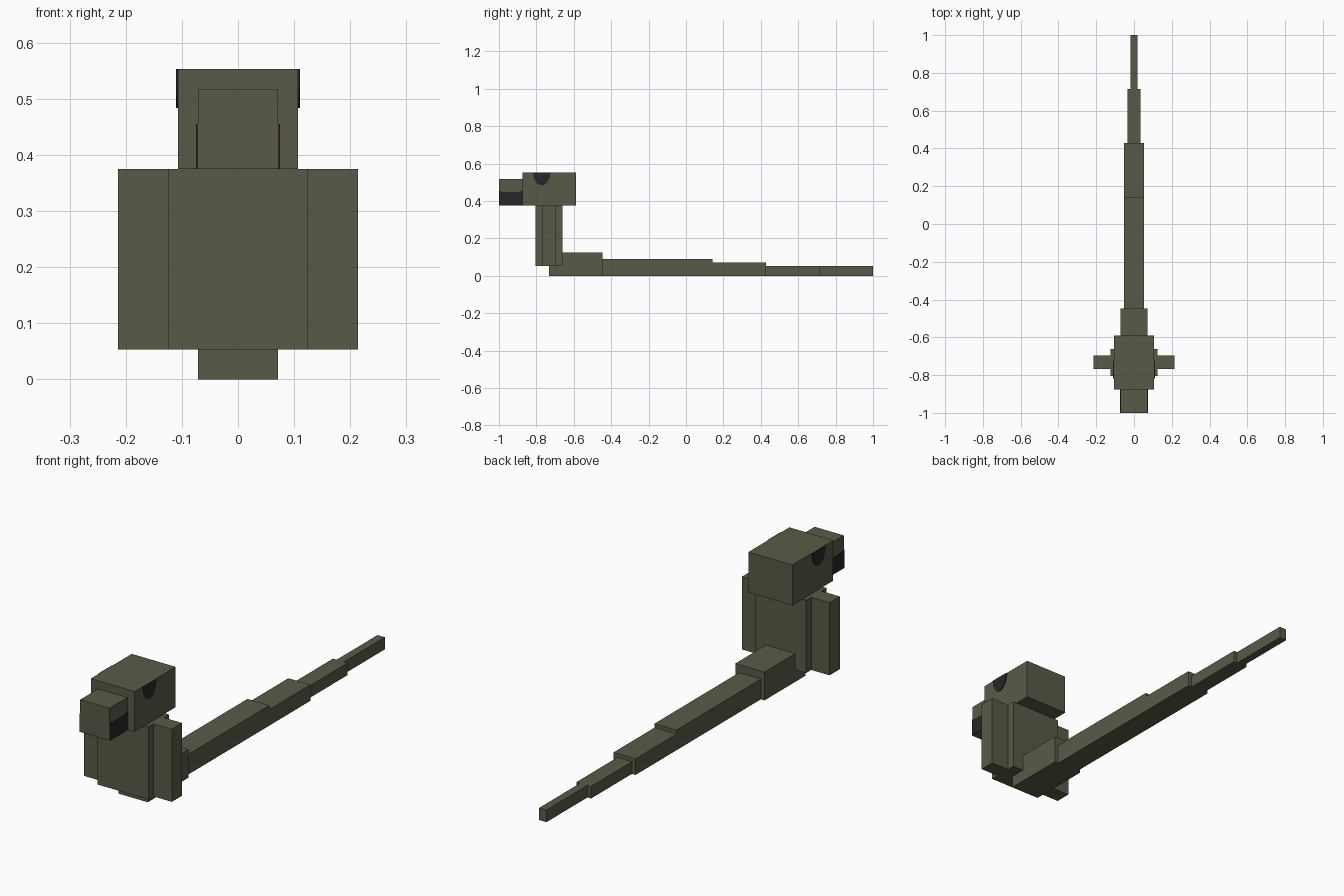
import bpy, bmesh, math

cube = bpy.data.objects.get("Cube")
if cube:
    bpy.data.objects.remove(cube)

U = 1 / 56  # modelling unit: the whole animal is 112 units long


def material(name, rgb):
    mat = bpy.data.materials.new(name)
    mat.use_nodes = True
    mat.diffuse_color = (*rgb, 1)
    mat.node_tree.nodes["Principled BSDF"].inputs["Base Color"].default_value = (*rgb, 1)
    return mat


hide = material("olive hide", (0.102, 0.102, 0.066))
dark = material("charcoal", (0.018, 0.020, 0.021))


def finish(name, bm, mat):
    bmesh.ops.recalc_face_normals(bm, faces=bm.faces)
    mesh = bpy.data.meshes.new(name)
    bm.to_mesh(mesh)
    bm.free()
    mesh.materials.append(mat)
    bpy.context.collection.objects.link(bpy.data.objects.new(name, mesh))


def box(name, x, y, z, mat=hide):
    """Box from (min, max) ranges given in modelling units."""
    bm = bmesh.new()
    bmesh.ops.create_cube(bm, size=1)
    for v in bm.verts:
        v.co = [U * (r[0] if c < 0 else r[1]) for c, r in zip(v.co, (x, y, z))]
    finish(name, bm, mat)


def side_plate(name, side, x, outline):
    """Thin painted plate lying on a side wall, outline in (y, z) units."""
    bm = bmesh.new()
    face = bm.faces.new([bm.verts.new((side * x * U, y * U, z * U)) for y, z in outline])
    out = bmesh.ops.extrude_face_region(bm, geom=[face])["geom"]
    verts = [g for g in out if isinstance(g, bmesh.types.BMVert)]
    bmesh.ops.translate(bm, verts=verts, vec=(side * 0.003, 0, 0))
    finish(name, bm, dark)


# Head, snout and upright torso
box("head", (-6, 6), (-49, -33), (21, 31))
box("snout", (-4, 4), (-56, -49), (21, 29))
box("torso", (-7, 7), (-45, -37), (3, 21))

# Tail sections: half width, start, end, height
sections = [(4, -41, -25, 7), (3, -25, 8, 5), (3, 8, 24, 4), (2, 24, 40, 3), (1, 40, 56, 3)]
for i, (w, start, end, height) in enumerate(sections):
    box(f"tail_section_{i + 1}", (-w, w), (start, end), (0, height))

# Half-round eye reaching the top of the head, and mouth with a dipped upper edge
eye = [(-43.2 + 2.6 * math.cos(a), 31 - 3.9 * math.sin(a))
       for a in (math.pi * i / 12 for i in range(13))]
mouth = [(-56, 21), (-49, 21), (-49, 25.5), (-50.5, 25.1), (-54.5, 25.1), (-56, 25.5)]

# Paired parts
for label, side in (("left", 1), ("right", -1)):
    box(f"{label}_arm", sorted((7 * side, 12 * side)), (-43, -39), (3, 21))
    side_plate(f"{label}_eye", side, 6, eye)
    side_plate(f"{label}_mouth", side, 4, mouth)
